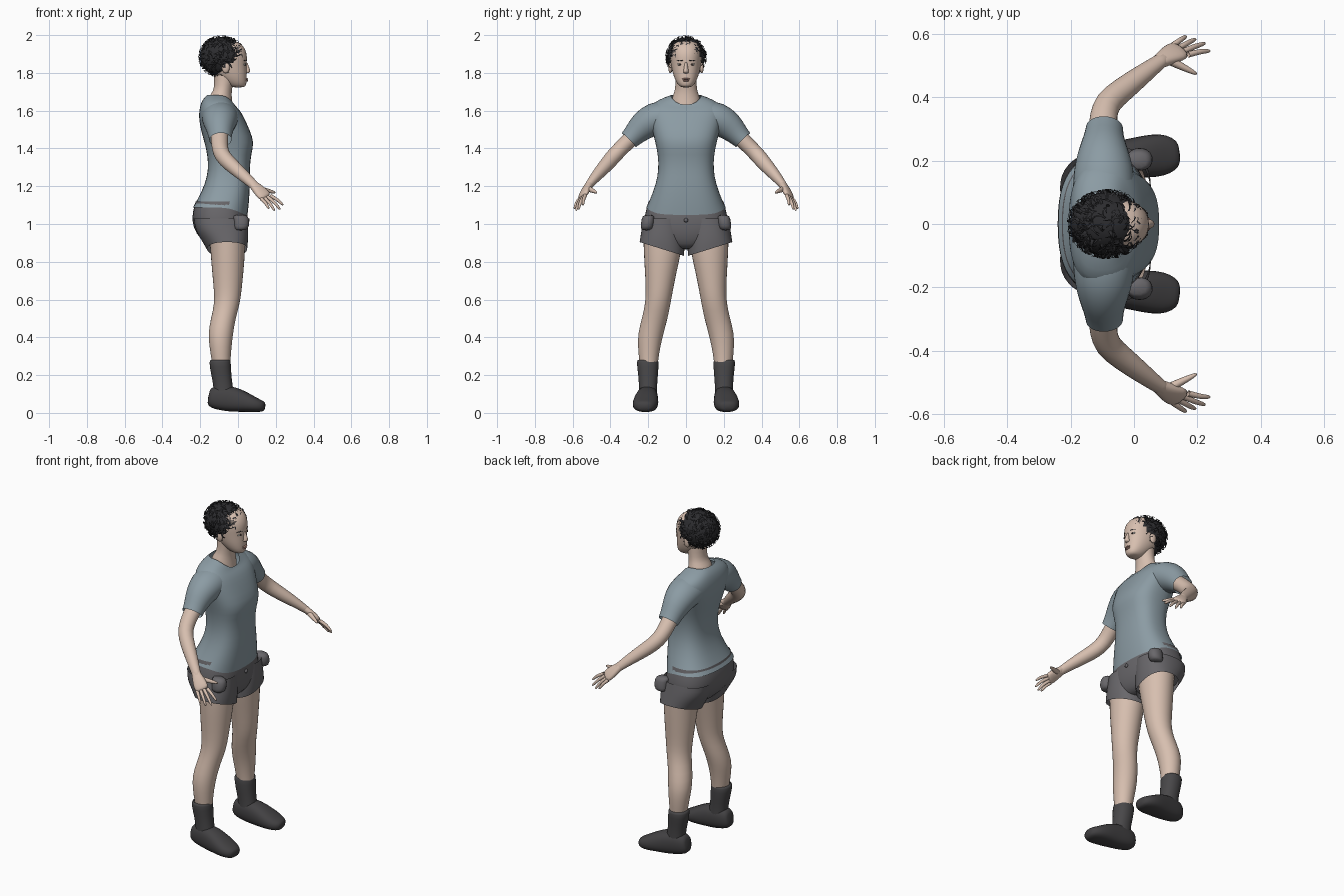
import bpy, bmesh, math, random
from mathutils import Vector

if "Cube" in bpy.data.objects:
    bpy.data.objects.remove(bpy.data.objects["Cube"])


def material(name, rgb):
    m = bpy.data.materials.new(name)
    m.use_nodes = True
    m.diffuse_color = (*rgb, 1)
    m.node_tree.nodes["Principled BSDF"].inputs["Base Color"].default_value = (*rgb, 1)
    return m


SKIN = material("skin", (.68, .52, .43))
SHIRT = material("blue grey shirt", (.26, .33, .37))
SHORTS = material("grey shorts", (.14, .135, .145))
SOCK = material("charcoal sock", (.065, .063, .066))
SHOE = material("dark shoe", (.055, .053, .056))
HAIR = material("black hair", (.025, .025, .028))
LIPS = material("lips", (.42, .24, .2))
EYE = material("eye white", (.65, .62, .58))
IRIS = material("dark iris", (.05, .035, .03))


def finish(name, bm, mat, mirror=False, subdiv=1):
    bmesh.ops.recalc_face_normals(bm, faces=bm.faces)
    me = bpy.data.meshes.new(name)
    bm.to_mesh(me)
    bm.free()
    ob = bpy.data.objects.new(name, me)
    bpy.context.collection.objects.link(ob)
    me.materials.append(mat)
    for p in me.polygons:
        p.use_smooth = True
    if mirror:
        mod = ob.modifiers.new("mirror", 'MIRROR')
        mod.use_axis = (False, True, False)
        mod.use_mirror_merge = False
    if subdiv:
        mod = ob.modifiers.new("smooth", 'SUBSURF')
        mod.levels = mod.render_levels = subdiv
    return ob


def skin_rings(name, rings, mat, caps, mirror, subdiv=1):
    bm = bmesh.new()
    loops = [[bm.verts.new(p) for p in ring] for ring in rings]
    n = len(loops[0])
    for a, b in zip(loops, loops[1:]):
        for i in range(n):
            j = (i + 1) % n
            bm.faces.new((a[i], a[j], b[j], b[i]))
    for end, on in ((loops[0], caps[0]), (loops[-1], caps[1])):
        if on:
            bm.faces.new(end)
    return finish(name, bm, mat, mirror, subdiv)


def oval(n, power):
    for i in range(n):
        t = math.tau * i / n
        c, s = math.cos(t), math.sin(t)
        yield (math.copysign(abs(c) ** (2 / power), c),
               math.copysign(abs(s) ** (2 / power), s))


# Level rings: back x, front x, low y, high y, z, drop at the front, slope across y
def stack(name, rows, mat, n=20, power=2.3, caps=(0, 0), mirror=False):
    rings = []
    for x0, x1, y0, y1, z, *more in rows:
        drop, slope = (more + [0, 0])[:2]
        rx, ry = (x1 - x0) / 2, (y1 - y0) / 2
        rings.append([((x0 + x1) / 2 + c * rx, (y0 + y1) / 2 + s * ry,
                       z - drop * max(0, c) ** 2 + slope * ry * s)
                      for c, s in oval(n, power)])
    return skin_rings(name, rings, mat, caps, mirror)


def centred(rows):
    return [(a, b, -h, h, *rest) for a, b, h, *rest in rows]


# Rings square to a path: point, half width along "side", half thickness
def tube(name, rows, mat, side, n=12, power=2, caps=(0, 1), mirror=True):
    pts = [Vector(r[0]) for r in rows]
    rings = []
    for i, (_, a, b) in enumerate(rows):
        t = (pts[min(i + 1, len(pts) - 1)] - pts[max(i - 1, 0)]).normalized()
        u = Vector(side)
        u = (u - t * u.dot(t)).normalized()
        v = t.cross(u)
        rings.append([pts[i] + u * a * c + v * b * s for c, s in oval(n, power)])
    return skin_rings(name, rings, mat, caps, mirror)


def ball(name, centre, size, mat, mirror=False):
    bm = bmesh.new()
    bmesh.ops.create_uvsphere(bm, u_segments=12, v_segments=8, radius=1)
    for v in bm.verts:
        v.co = Vector(centre) + Vector(a * b for a, b in zip(v.co, size))
    return finish(name, bm, mat, mirror, 0)


# Shirt
stack("shirt_body", centred([
    (-.24, .05, .212, 1.088, .05), (-.215, .058, .192, 1.13, .03), (-.175, .065, .16, 1.21),
    (-.157, .062, .145, 1.29), (-.163, .07, .15, 1.37), (-.178, .088, .163, 1.43),
    (-.198, .062, .18, 1.5), (-.21, .03, .2, 1.57), (-.203, .008, .2, 1.62, .015),
    (-.19, -.012, .15, 1.658, .035), (-.165, -.018, .082, 1.682, .05)]), SHIRT, 24, 2.6)
tube("shirt_sleeves", [((-.095, .1, 1.565), .1, .09), ((-.095, .17, 1.558), .098, .092),
                       ((-.097, .23, 1.52), .08, .08), ((-.095, .272, 1.475), .064, .061),
                       ((-.093, .302, 1.445), .06, .054)],
     SHIRT, (1, 0, 0), 16, caps=(0, 0))

# Shorts
stack("shorts_seat", centred([
    (-.225, .04, .2, 1.12), (-.24, .05, .215, 1.07), (-.245, .055, .225, 1.01),
    (-.225, .05, .215, .95), (-.17, .03, .13, .89), (-.12, 0, .05, .865)]),
    SHORTS, 24, 2.5, caps=(0, 1))
stack("shorts_legs", [(-.235, .052, .0, .226, 1.03), (-.23, .055, .002, .235, .97, 0, .1),
                      (-.19, .055, .005, .242, .91, 0, .22),
                      (-.165, .05, .01, .247, .868, 0, .31)], SHORTS, mirror=True)
stack("shorts_pockets", [(-.03, .045, .17, .226, 1.05), (-.025, .062, .165, .237, 1.03),
                         (-.025, .062, .168, .243, .985), (-.02, .045, .18, .238, .965)],
      SHORTS, 10, caps=(1, 1), mirror=True)
ball("shorts_button", (.054, 0, 1.02), (.008, .011, .011), SHORTS)

# Legs
stack("legs", [(-.155, .04, .012, .228, .93), (-.148, .04, .022, .226, .86),
               (-.14, .032, .045, .22, .76), (-.13, .022, .066, .214, .66),
               (-.125, .012, .08, .216, .58), (-.145, -.012, .096, .235, .5),
               (-.16, -.025, .118, .256, .42), (-.152, -.033, .135, .256, .35),
               (-.14, -.04, .148, .248, .27), (-.125, -.04, .155, .24, .2)],
      SKIN, 16, 2, mirror=True)

# Socks and shoes
stack("sock_shafts", [(-.13, -.02, .152, .25, .1), (-.132, -.028, .152, .25, .15),
                      (-.145, -.035, .146, .255, .21), (-.157, -.036, .142, .265, .28),
                      (-.14, -.045, .152, .252, .28)], SOCK, 14, 2.2, mirror=True)
tube("shoes", [((-.158, .2, .085), .03, .035), ((-.145, .2, .082), .045, .056),
               ((-.09, .202, .08), .055, .068), ((-.025, .207, .072), .06, .069),
               ((.035, .212, .058), .069, .055), ((.09, .218, .042), .069, .04),
               ((.125, .22, .035), .054, .031), ((.145, .222, .033), .032, .022)],
     SHOE, (0, 1, 0), 14, 2.5, caps=(1, 1))

# Arms, palms and fingers
tube("arms", [((-.097, .2, 1.53), .05, .045), ((-.098, .29, 1.453), .047, .044),
              ((-.097, .34, 1.405), .045, .042), ((-.085, .383, 1.36), .043, .043),
              ((-.04, .42, 1.315), .041, .04), ((.025, .47, 1.26), .034, .032),
              ((.085, .515, 1.205), .025, .021), ((.1, .525, 1.19), .026, .02)],
     SKIN, (1, 0, 0), 14)
SPREAD = Vector((.075, -.045, .025)).normalized()
tube("palms", [((.08, .512, 1.21), .025, .02), ((.105, .528, 1.185), .034, .02),
               ((.13, .541, 1.16), .041, .018), ((.152, .551, 1.138), .038, .013)],
     SKIN, SPREAD, 12, 2.4)
knuckle = Vector((.147, .548, 1.142))
tips = {"index": (.24, .546, 1.1), "middle": (.225, .57, 1.076),
        "ring": (.195, .583, 1.07), "little": (.165, .592, 1.08)}
for k, (finger, tip) in enumerate(tips.items()):
    base = knuckle + SPREAD * (.029 - .0195 * k)
    mid = base.lerp(Vector(tip), .5) + Vector((.004, .004, .004))
    tube(finger + "_fingers", [(base, .0105, .011), (mid, .009, .0095),
                               (base.lerp(Vector(tip), .88), .0075, .0075), (tip, .004, .004)],
         SKIN, SPREAD, 8)
tube("thumbs", [((.1, .522, 1.19), .018, .017), ((.138, .502, 1.18), .015, .014),
                ((.175, .484, 1.172), .011, .01), ((.2, .471, 1.165), .005, .005)],
     SKIN, (0, 0, 1), 8)

# Neck and head
stack("neck", centred([(-.16, -.025, .077, 1.64, .05), (-.158, -.027, .076, 1.672, .045),
                       (-.135, -.034, .062, 1.7, .02), (-.125, -.03, .057, 1.73),
                       (-.13, -.01, .058, 1.79)]), SKIN, 16, 2)
stack("head", centred([
    (-.03, .032, .025, 1.722), (-.055, .045, .042, 1.735), (-.095, .047, .06, 1.765),
    (-.14, .048, .073, 1.805), (-.17, .046, .08, 1.845), (-.18, .05, .084, 1.88),
    (-.178, .045, .084, 1.915), (-.16, .025, .075, 1.95), (-.12, -.01, .045, 1.972)]),
    SKIN, 20, 2.2, caps=(1, 1))
stack("nose", centred([(.03, .05, .012, 1.797), (.03, .066, .017, 1.803),
                       (.03, .066, .014, 1.815), (.03, .056, .009, 1.838),
                       (.03, .049, .008, 1.86)]), SKIN, 10, 2, caps=(1, 1))
ball("ears", (-.065, .083, 1.83), (.021, .011, .032), SKIN, True)
ball("eyes", (.031, .033, 1.845), (.011, .013, .0065), EYE, True)
ball("irises", (.039, .033, 1.845), (.0045, .006, .006), IRIS, True)
ball("upper_lip", (.045, 0, 1.768), (.009, .021, .005), LIPS)
ball("lower_lip", (.045, 0, 1.759), (.009, .017, .005), LIPS)
tube("eyebrows", [((.045, .014, 1.864), .002, .003), ((.041, .035, 1.869), .002, .003),
                  ((.026, .054, 1.862), .001, .002)], HAIR, (1, 0, 0), 6, caps=(1, 1))

# Hair: a cap above the hairline, covered in short curled locks
CENTRE, SIZE = Vector((-.085, 0, 1.885)), Vector((.116, .1, .104))


def on_hair(d, lift=0):
    return CENTRE + Vector(a * b for a, b in zip(d, SIZE)) + d * lift


def above_hairline(p):
    return p.z > 1.775 + max(0, p.x + .115)


bm = bmesh.new()
bmesh.ops.create_uvsphere(bm, u_segments=32, v_segments=20, radius=1)
for v in bm.verts:
    v.co = on_hair(v.co.normalized())
bmesh.ops.delete(bm, geom=[f for f in bm.faces if not above_hairline(f.calc_center_median())],
                 context='FACES')
finish("hair_cap", bm, HAIR, subdiv=0)

random.seed(4)
bm = bmesh.new()
count = 0
while count < 420:
    d = Vector(random.gauss(0, 1) for _ in range(3)).normalized()
    if not above_hairline(on_hair(d)):
        continue
    count += 1
    spin = Vector(random.gauss(0, 1) for _ in range(3))
    along = (spin - d * spin.dot(d) - Vector((0, 0, .5))).normalized()
    across = d.cross(along).normalized()
    length, width = random.uniform(.2, .42), random.uniform(.03, .06)
    strip = []
    for k, lift in enumerate((-.002, .008, .011, .006)):
        q = (d + along * length * k / 3).normalized()
        w = across * width * (1 - k / 3.5)
        strip.append([bm.verts.new(on_hair((q + w * s).normalized(), lift)) for s in (-1, 1)])
    for a, b in zip(strip, strip[1:]):
        bm.faces.new((a[0], a[1], b[1], b[0]))
finish("hair_locks", bm, HAIR, subdiv=0)
